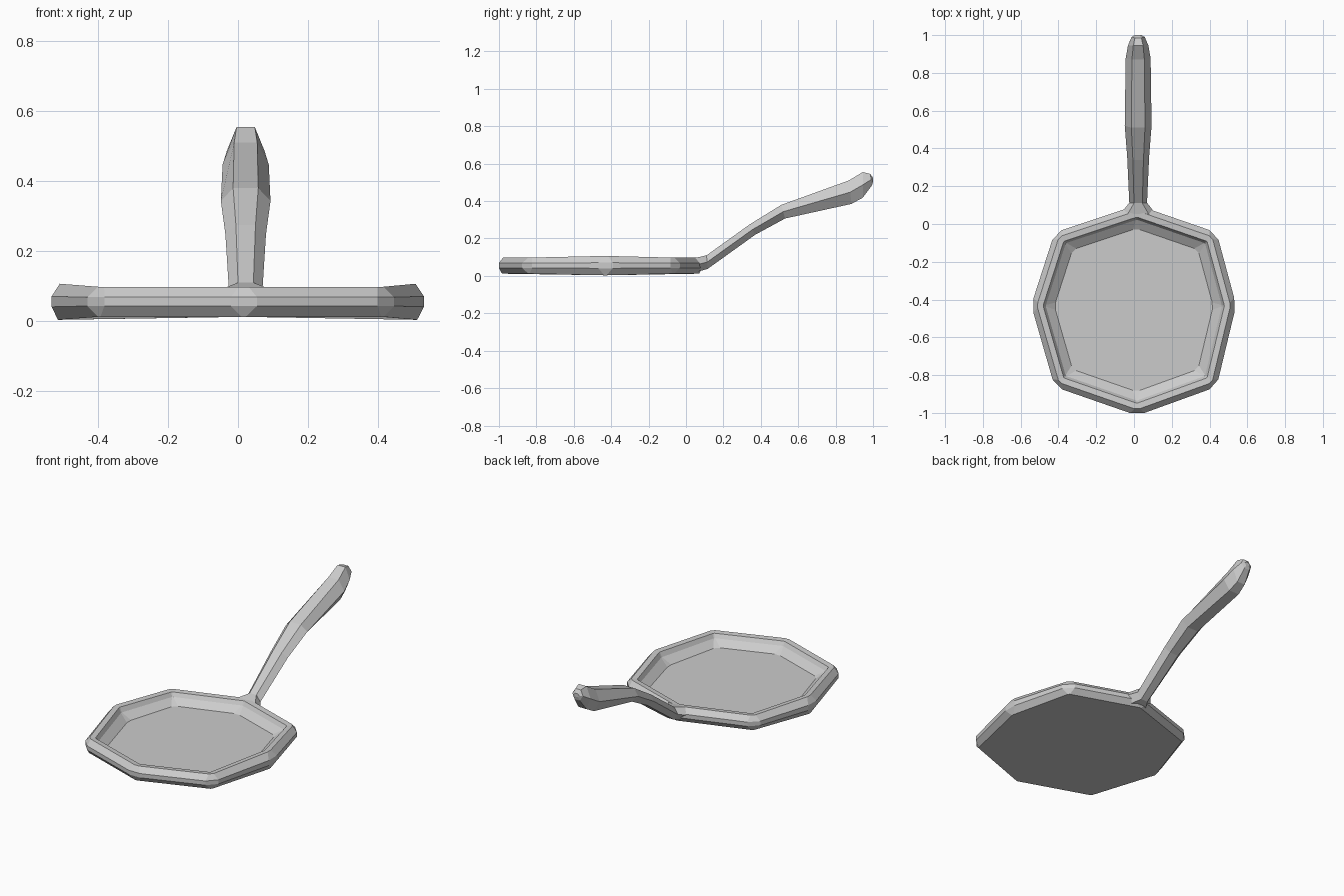
import bpy, bmesh
from mathutils import Vector

if "Cube" in bpy.data.objects:
    bpy.data.objects.remove(bpy.data.objects["Cube"])


def loft(name, rings):
    """Skin equal-length closed rings and cap both ends, flat shaded."""
    bm = bmesh.new()
    loops = [[bm.verts.new(p) for p in ring] for ring in rings]
    n = len(loops[0])
    for a, b in zip(loops, loops[1:]):
        for i in range(n):
            j = (i + 1) % n
            bm.faces.new((a[i], a[j], b[j], b[i]))
    bm.faces.new(loops[0][::-1])
    bm.faces.new(loops[-1])
    bmesh.ops.recalc_face_normals(bm, faces=bm.faces)
    mesh = bpy.data.meshes.new(name)
    bm.to_mesh(mesh)
    bm.free()
    obj = bpy.data.objects.new(name, mesh)
    bpy.context.collection.objects.link(obj)
    return obj


# Pan: octagon outline, scaled per profile step with chamfered corners
centre = Vector((0, -0.45))
octagon = [Vector(p) for p in (
    (0.017, -1.014), (0.437, -0.862), (0.541, -0.43), (0.437, -0.045),
    (0.017, 0.1), (-0.42, -0.045), (-0.544, -0.43), (-0.42, -0.862))]


def pan_ring(scale, z, chamfer):
    pts = [centre + (p - centre) * scale for p in octagon]
    ring = []
    for i, p in enumerate(pts):
        # the two side corners are slightly taller
        zz = 0.055 + (z - 0.055) * (1.2 if i in (2, 6) else 1.0)
        for q in (pts[i - 1], pts[(i + 1) % 8]):
            e = p + (q - p).normalized() * chamfer
            ring.append((e.x, e.y, zz))
    return ring


pan_profile = [  # scale, height, corner chamfer
    (0.95, 0.012, 0.006), (1.0, 0.043, 0.04), (1.0, 0.068, 0.04),
    (0.945, 0.098, 0.015), (0.885, 0.095, 0.004), (0.86, 0.072, 0.004),
    (0.775, 0.04, 0.02)]
loft("pan", [pan_ring(*s) for s in pan_profile])

# Handle: six-sided sections, each given by its top and bottom (y, z) and widths
handle_sections = [  # top y, z, bottom y, z, half width, half flat width
    (0.045, 0.095, 0.045, 0.018, 0.10, 0.06),
    (0.11, 0.11, 0.115, 0.037, 0.047, 0.022),
    (0.34, 0.275, 0.37, 0.22, 0.058, 0.028),
    (0.51, 0.38, 0.53, 0.307, 0.071, 0.036),
    (0.87, 0.51, 0.885, 0.385, 0.066, 0.033),
    (0.945, 0.555, 0.945, 0.418, 0.054, 0.026),
    (0.985, 0.545, 0.995, 0.485, 0.035, 0.017),
    (1.0, 0.525, 1.0, 0.505, 0.018, 0.009)]


def handle_ring(ty, tz, by, bz, w, f):
    x, my, mz = 0.022, (ty + by) / 2, (tz + bz) / 2
    return [(x - f, ty, tz), (x + f, ty, tz), (x + w, my, mz),
            (x + f, by, bz), (x - f, by, bz), (x - w, my, mz)]


loft("handle", [handle_ring(*s) for s in handle_sections])
